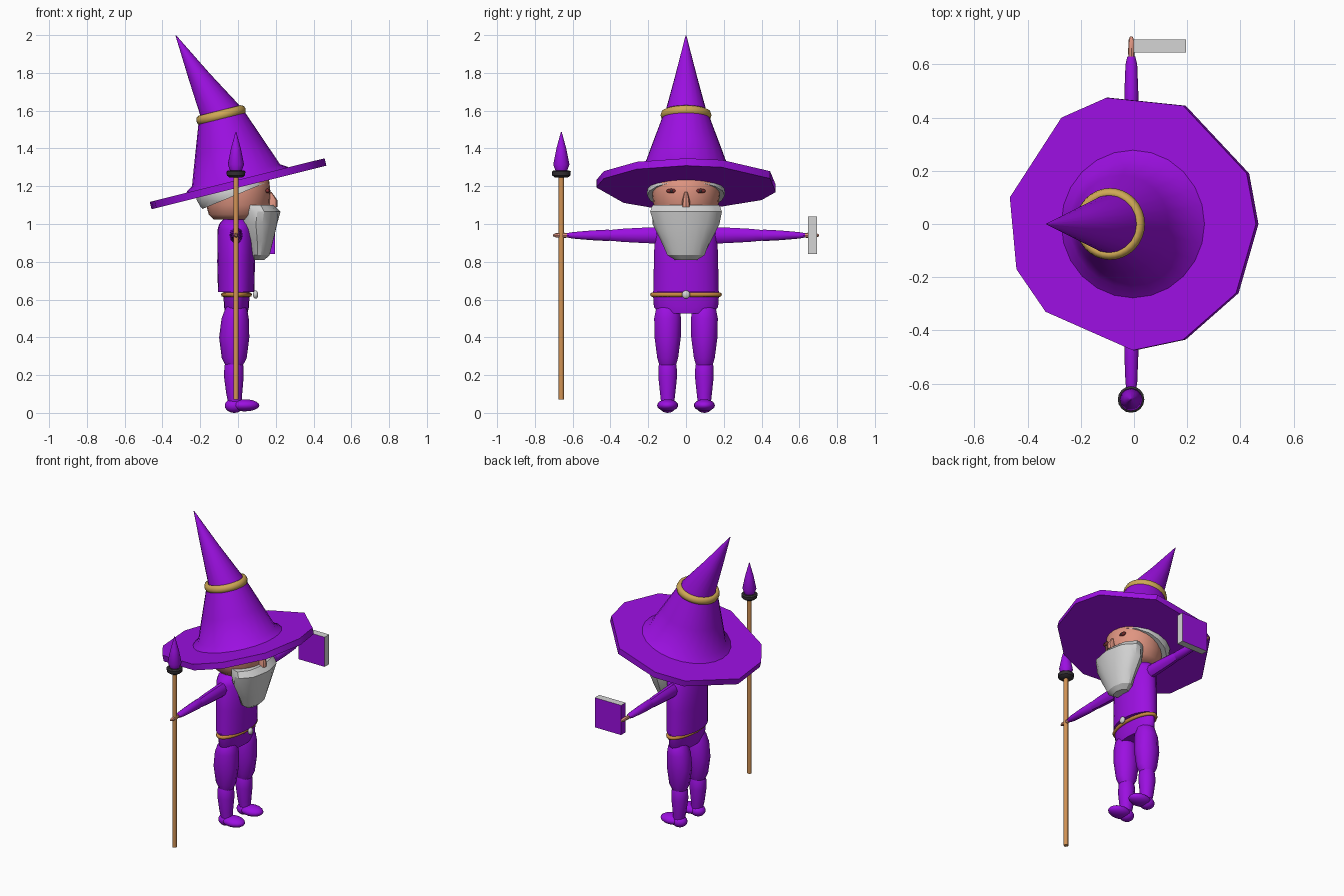
import bpy, bmesh, math
from mathutils import Matrix, Vector

if "Cube" in bpy.data.objects:
    bpy.data.objects.remove(bpy.data.objects["Cube"])


def mat(name, r, g, b):
    m = bpy.data.materials.new(name)
    m.diffuse_color = (r, g, b, 1)
    m.use_nodes = True
    m.node_tree.nodes["Principled BSDF"].inputs["Base Color"].default_value = m.diffuse_color
    return m


PURPLE = mat("purple cloth", 0.33, 0.005, 0.75)
SKIN = mat("skin", 0.74, 0.30, 0.22)
GREY = mat("light grey", 0.66, 0.66, 0.66)
GOLD = mat("gold", 0.62, 0.39, 0.09)
LEATHER = mat("belt leather", 0.58, 0.25, 0.05)
WOOD = mat("wood", 0.64, 0.29, 0.09)
DARK = mat("dark metal", 0.035, 0.03, 0.035)
EYE = mat("eye brown", 0.22, 0.03, 0.03)


def finish(name, bm, mats, matrix=None, angle=40):
    if matrix is not None:
        bm.transform(matrix)
    bmesh.ops.recalc_face_normals(bm, faces=bm.faces[:])
    me = bpy.data.meshes.new(name)
    bm.to_mesh(me)
    bm.free()
    ob = bpy.data.objects.new(name, me)
    bpy.context.collection.objects.link(ob)
    for m in mats:
        me.materials.append(m)
    bpy.context.view_layer.objects.active = ob
    ob.select_set(True)
    if angle:
        bpy.ops.object.shade_smooth_by_angle(angle=math.radians(angle))
    ob.select_set(False)
    return ob


def loft(name, rings, m, segs=16, matrix=None, angle=40, ripple=0):
    """Stack of ellipses (z, centre x, radius x, radius y)."""
    bm = bmesh.new()
    loops = []
    for k, (z, cx, rx, ry) in enumerate(rings):
        loop = []
        for i in range(segs):
            a = math.tau * i / segs
            f = 1 - ripple * ((i + k // 2) % 2)
            loop.append(bm.verts.new((cx + rx * f * math.cos(a), ry * f * math.sin(a), z)))
        loops.append(loop)
    for a, b in zip(loops, loops[1:]):
        for i in range(segs):
            j = (i + 1) % segs
            bm.faces.new((a[i], a[j], b[j], b[i]))
    bm.faces.new(loops[0])
    bm.faces.new(loops[-1])
    return finish(name, bm, [m], matrix, angle)


def ball(name, centre, radii, m, segs=16):
    bm = bmesh.new()
    bmesh.ops.create_uvsphere(bm, u_segments=segs, v_segments=segs // 2 + 2, radius=1)
    return finish(name, bm, [m], Matrix.Translation(centre) @ Matrix.Diagonal((*radii, 1)), 60)


def ring(name, rx, ry, tube, height, m, matrix, segs=32):
    """Elliptical torus."""
    bm = bmesh.new()
    v = [[bm.verts.new(((rx + tube * math.cos(b)) * math.cos(a),
                        (ry + tube * math.cos(b)) * math.sin(a), height * math.sin(b)))
          for b in (math.tau * k / 8 for k in range(8))]
         for a in (math.tau * i / segs for i in range(segs))]
    for i in range(segs):
        for k in range(8):
            i2, k2 = (i + 1) % segs, (k + 1) % 8
            bm.faces.new((v[i][k], v[i2][k], v[i2][k2], v[i][k2]))
    return finish(name, bm, [m], matrix, 60)


# Hat: tilted irregular brim, crown, band and bent-back point
TILT = Matrix.Translation((0, 0, 1.215)) @ Matrix.Rotation(math.radians(-14), 4, 'Y')
outline = [(-.1, .475), (.19, .445), (.43, .19), (.465, 0), (.39, -.26), (.19, -.435),
           (0, -.475), (-.33, -.33), (-.44, -.17), (-.465, .1), (-.27, .4)]
bm = bmesh.new()
low = [bm.verts.new((x / .975, y, -.022)) for x, y in outline]
top = [bm.verts.new((x / .975, y, .018)) for x, y in outline]
for i in range(len(low)):
    j = (i + 1) % len(low)
    bm.faces.new((low[i], low[j], top[j], top[i]))
bm.faces.new(low)
bm.faces.new(top)
finish("hat_brim", bm, [PURPLE], TILT, 40)
loft("hat_crown", [(.0, 0, .29, .29), (.022, 0, .275, .275), (.045, 0, .24, .24),
                   (.2, 0, .184, .184), (.37, 0, .122, .122)], PURPLE, 24, TILT, 60)
loft("hat_point", [(.36, 0, .115, .115), (.4, 0, .107, .107), (.6, -.062, .058, .058),
                   (.84, -.13, .002, .002)], PURPLE, 20, TILT)
ring("hat_band", .115, .115, .02, .026, GOLD, TILT @ Matrix.Translation((0, 0, .372)))

# Head, nose and eyes
loft("head", [(1.025, -.01, .12, .12), (1.05, -.005, .15, .15), (1.1, 0, .168, .172),
              (1.17, 0, .172, .18), (1.23, 0, .165, .175), (1.32, -.02, .12, .12)], SKIN, 24, None, 60)
loft("nose", [(1.09, .185, .024, .022), (1.125, .185, .024, .02), (1.17, .172, .006, .008)], SKIN, 8)
for s, side in ((-1, "right"), (1, "left")):
    ball(side + "_eye", (.156, s * .078, 1.175), (.012, .027, .012), EYE, 12)
    ball(side + "_pupil", (.163, s * .077, 1.175), (.008, .009, .009), DARK, 8)

# Hair: cap trimmed by a plane sloping from nape to forehead
bm = bmesh.new()
bmesh.ops.create_uvsphere(bm, u_segments=18, v_segments=12, radius=1)
bm.transform(Matrix.Translation((-.025, 0, 1.165)) @ Matrix.Diagonal((.203, .207, .15, 1)))
cut = bmesh.ops.bisect_plane(bm, geom=bm.verts[:] + bm.edges[:] + bm.faces[:],
                             plane_co=(-.2, 0, 1.075), plane_no=(-.38, 0, .92), clear_inner=True)
bmesh.ops.holes_fill(bm, edges=[e for e in cut["geom_cut"] if isinstance(e, bmesh.types.BMEdge)])
finish("hair", bm, [GREY])

# Beard: rippled low-poly wedge
loft("beard", [(1.1, .105, .085, .18), (1.065, .12, .105, .193), (1.0, .112, .1, .18),
               (.91, .115, .075, .135), (.835, .112, .055, .1), (.81, .105, .035, .06)],
     GREY, 18, None, 25, .05)

# Torso, hips, belt and buckle
loft("torso", [(.64, -.01, .096, .173), (.8, -.01, .1, .17), (.97, -.01, .098, .165),
               (1.0, -.01, .09, .15), (1.035, -.01, .06, .08)], PURPLE, 20)
loft("hips", [(.525, -.008, .058, .14), (.56, -.008, .066, .17), (.645, -.008, .07, .176)], PURPLE, 20)
ring("belt", .07, .178, .012, .012, LEATHER, Matrix.Translation((-.008, 0, .626)))
ball("belt_buckle", (.093, 0, .626), (.014, .022, .022), GREY, 12)

# Limbs, mirrored across y
for s, side in ((-1, "right"), (1, "left")):
    leg = Matrix.Translation((0, s * .097, 0))
    loft(side + "_thigh", [(.25, -.02, .045, .045), (.29, -.02, .066, .058), (.4, -.02, .08, .073),
                           (.5, -.015, .072, .075), (.55, -.01, .058, .065), (.58, -.01, .04, .04)],
         PURPLE, 10, leg)
    loft(side + "_shin", [(.05, -.015, .036, .036), (.1, -.02, .042, .042), (.19, -.022, .052, .052),
                          (.25, -.022, .05, .05), (.285, -.02, .035, .035)], PURPLE, 10, leg)
    ball(side + "_shoe_toe", (.035, s * .097, .04), (.078, .056, .032), PURPLE)
    ball(side + "_shoe_heel", (-.02, s * .097, .038), (.05, .045, .038), PURPLE)
    arm = Matrix.Translation((-.01, 0, .94)) @ Matrix.Rotation(-s * math.pi / 2, 4, 'X')
    loft(side + "_upper_arm", [(.14, 0, .035, .045), (.2, 0, .034, .044), (.33, 0, .03, .037),
                               (.41, 0, .024, .029)], PURPLE, 10, arm)
    loft(side + "_forearm", [(.38, 0, .02, .022), (.41, 0, .027, .032), (.5, 0, .026, .027),
                             (.6, 0, .022, .018), (.63, 0, .015, .012)], PURPLE, 10, arm)
    loft(side + "_hand", [(.61, 0, .01, .01), (.645, 0, .012, .014), (.69, 0, .011, .011),
                          (.705, 0, .005, .004)], SKIN, 8, arm)

# Staff with collar and crystal
STAFF = Matrix.Translation((-.011, -.66, 0))
loft("staff_pole", [(.07, 0, .014, .014), (1.25, 0, .014, .014)], WOOD, 12, STAFF)
loft("staff_collar", [(1.245, 0, .033, .033), (1.257, 0, .048, .048), (1.277, 0, .05, .05),
                      (1.284, 0, .042, .042)], DARK, 16, STAFF)
loft("staff_crystal", [(1.28, 0, .03, .03), (1.315, 0, .043, .043), (1.4, 0, .026, .026),
                       (1.488, 0, .002, .002)], PURPLE, 12, STAFF)

# Book: purple covers and spine, grey page edges
bm = bmesh.new()
bmesh.ops.create_cube(bm, size=1)
bm.normal_update()
for f in bm.faces:
    f.material_index = 1 if f.normal.x > .5 or abs(f.normal.z) > .5 else 0
finish("book", bm, [PURPLE, GREY],
       Matrix.Translation((.097, .67, .94)) @ Matrix.Diagonal((.196, .048, .2, 1)), 0)
